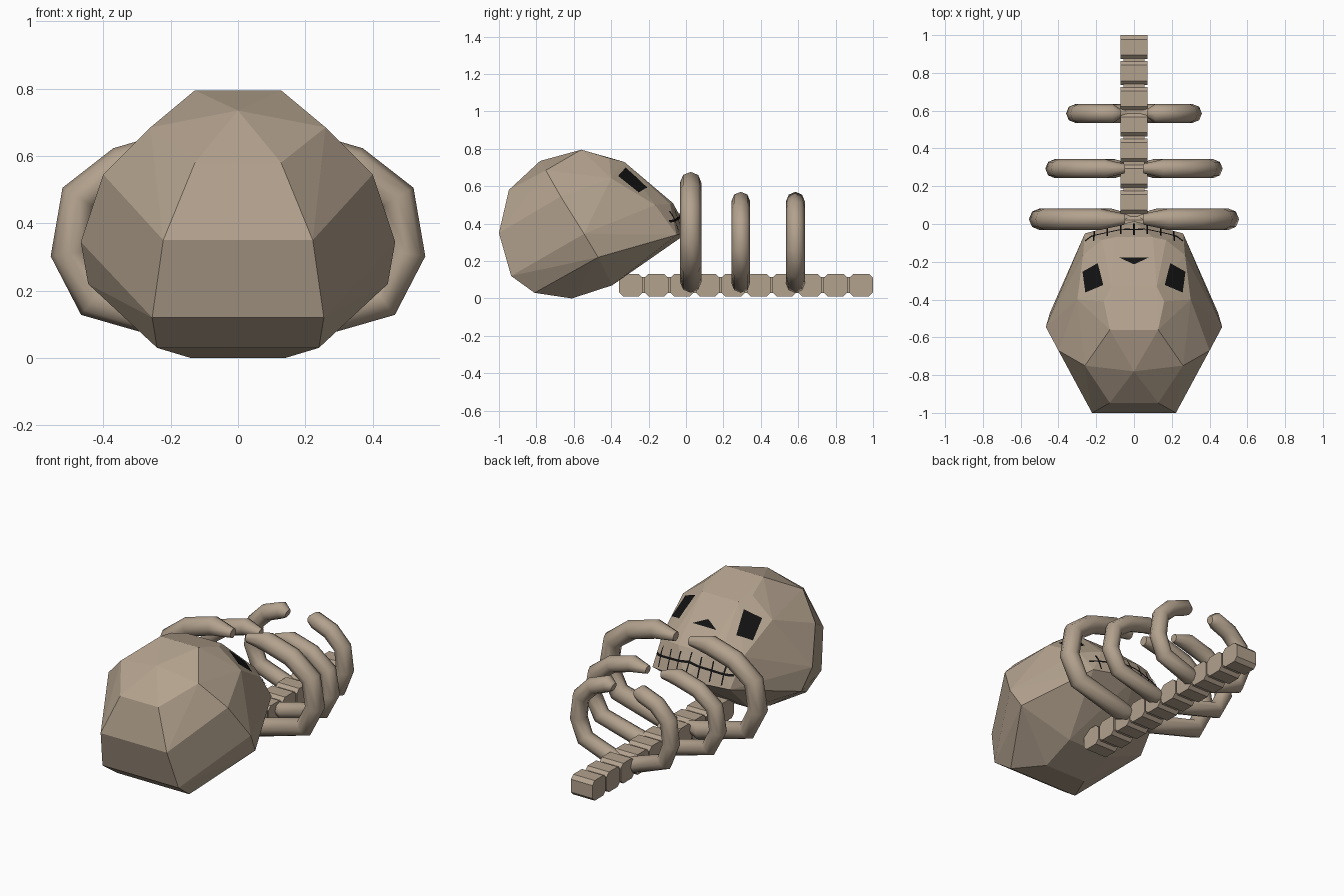
import bpy, bmesh
from mathutils import Vector
from mathutils.bvhtree import BVHTree

if "Cube" in bpy.data.objects:
    bpy.data.objects.remove(bpy.data.objects["Cube"])


def material(name, rgb):
    m = bpy.data.materials.new(name)
    m.diffuse_color = (*rgb, 1)
    m.use_nodes = True
    m.node_tree.nodes["Principled BSDF"].inputs["Base Color"].default_value = m.diffuse_color
    return m


BONE = material("bone", (0.45, 0.36, 0.27))
DARK = material("dark", (0.006, 0.006, 0.006))


def add_object(name, bm, mat):
    bmesh.ops.recalc_face_normals(bm, faces=bm.faces)
    me = bpy.data.meshes.new(name)
    bm.to_mesh(me)
    bm.free()
    me.materials.append(mat)
    ob = bpy.data.objects.new(name, me)
    bpy.context.collection.objects.link(ob)
    return ob


# Skull: faceted hull of mirrored corner points
half = [
    (.222, -1, .35), (.255, -.935, .12), (.24, -.81, .03), (.14, -.61, 0),
    (.128, -.947, .58), (0, -.78, .735), (.26, -.75, .685), (.40, -.67, .545),
    (.467, -.545, .345), (.445, -.47, .22), (.128, -.56, .795),
    (.12, -.33, .73), (.16, -.41, .75), (.30, -.40, .642), (.27, -.165, .5),
    (.16, -.18, .585), (.17, -.085, .505), (.1, -.07, .51),
    (0, .015, .355), (.26, -.05, .34), (.15, -.395, .07),
]
bm = bmesh.new()
for x, y, z in half:
    for s in ((1, -1) if x else (1,)):
        bm.verts.new((s * x, y, z))
bmesh.ops.convex_hull(bm, input=bm.verts)
bmesh.ops.delete(bm, geom=[v for v in bm.verts if not v.link_faces], context='VERTS')
bmesh.ops.dissolve_limit(bm, angle_limit=0.05, verts=bm.verts, edges=bm.edges)
bmesh.ops.recalc_face_normals(bm, faces=bm.faces)
tree = BVHTree.FromBMesh(bm)
add_object("skull", bm, BONE)


def project(p, direction):
    d = Vector(direction)
    hit, n, _, _ = tree.ray_cast(Vector(p) - d * 2, d)
    if hit is None:
        hit, n, _, _ = tree.find_nearest(Vector(p))
    return hit + n * 0.005


def patch(bm, corners, direction, nu=4, nv=4):
    """Grid between four corners, laid onto the skull surface."""
    a, b, c, d = (Vector(p) for p in corners)
    rows = []
    for j in range(nv + 1):
        left, right = a.lerp(d, j / nv), b.lerp(c, j / nv)
        rows.append([bm.verts.new(project(left.lerp(right, i / nu), direction))
                     for i in range(nu + 1)])
    for r0, r1 in zip(rows, rows[1:]):
        for i in range(nu):
            bm.faces.new((r0[i], r0[i + 1], r1[i + 1], r1[i]))


# Eye sockets
for s, side in ((1, "right"), (-1, "left")):
    bm = bmesh.new()
    patch(bm, [(s * x, y, .6) for x, y in
               ((.19, -.21), (.27, -.255), (.255, -.365), (.16, -.325))], (0, 0, -1))
    add_object("eye_socket_" + side, bm, DARK)

# Nose opening
bm = bmesh.new()
patch(bm, [(-.08, -.18, .6), (.08, -.18, .6), (.004, -.215, .6), (-.004, -.215, .6)], (0, 0, -1))
add_object("nose_opening", bm, DARK)


# Mouth line and tooth gaps
def mouth_z(x):
    return .445 - .14 * abs(x)


bm = bmesh.new()
w = .006
for i in range(-4, 4):
    x0, x1 = i * .064, (i + 1) * .064
    patch(bm, [(x0, 0, mouth_z(x0) - w), (x1, 0, mouth_z(x1) - w),
               (x1, 0, mouth_z(x1) + w), (x0, 0, mouth_z(x0) + w)], (0, -1, 0), 2, 1)
for i in range(-3, 4):
    x, z = i * .07, mouth_z(i * .07)
    patch(bm, [(x - .004, 0, z - .06), (x + .004, 0, z - .06),
               (x + .004, 0, z + .05), (x - .004, 0, z + .05)], (0, -1, 0), 1, 6)
add_object("teeth_lines", bm, DARK)


# Spine: chamfered vertebrae on a thin core
def box(bm, y0, y1, hx, z0, z1):
    vs = bmesh.ops.create_cube(bm, size=1)["verts"]
    for v in vs:
        v.co = (v.co.x * 2 * hx, (y0 + y1) / 2 + v.co.y * (y1 - y0),
                (z0 + z1) / 2 + v.co.z * (z1 - z0))
    return vs


bm = bmesh.new()
pitch = 0.1368
for i in range(10):
    y1 = 1 - i * pitch
    vs = box(bm, y1 - .127, y1, .072, .01, .132)
    ends = {e for v in vs for e in v.link_edges
            if abs(e.verts[0].co.y - e.verts[1].co.y) < 1e-4
            and abs(e.verts[0].co.z - e.verts[1].co.z) < 1e-4}
    bmesh.ops.bevel(bm, geom=list(ends), offset=.022, segments=1, affect='EDGES')
box(bm, -.34, .97, .056, .028, .114)
add_object("spine", bm, BONE)

# Ribs: tapered round tubes (x scale, z scale, tip x, y, tube radius)
path = [(.24, 0), (.86, .16), (1, .42), (.945, .73), (.69, .91), (.36, 1)]
for n, (sx, z1, tip, y, r) in enumerate([(.5, .62, .05, .025, .057),
                                         (.42, .52, .05, .293, .05),
                                         (.31, .52, .075, .585, .05)], 1):
    z0 = .03 + r
    for s, side in ((1, "right"), (-1, "left")):
        cu = bpy.data.curves.new("rib", 'CURVE')
        cu.dimensions = '3D'
        cu.bevel_depth = r
        cu.bevel_resolution = 2
        cu.use_fill_caps = True
        pts = [(.02, z0 + .005, .5)]
        pts += [(px * sx, z0 + pz * (z1 - z0), 1) for px, pz in path]
        pts += [(tip, z1 - .01, .5)]
        sp = cu.splines.new('POLY')
        sp.points.add(len(pts) - 1)
        for p, (x, z, rad) in zip(sp.points, pts):
            p.co = (s * x, y, z, 1)
            p.radius = rad
        ob = bpy.data.objects.new(f"rib_{n}_{side}", cu)
        bpy.context.collection.objects.link(ob)
        cu.materials.append(BONE)
        bpy.ops.object.select_all(action='DESELECT')
        ob.select_set(True)
        bpy.context.view_layer.objects.active = ob
        bpy.ops.object.convert(target='MESH')
        bpy.ops.object.shade_smooth_by_angle(angle=1.0)
